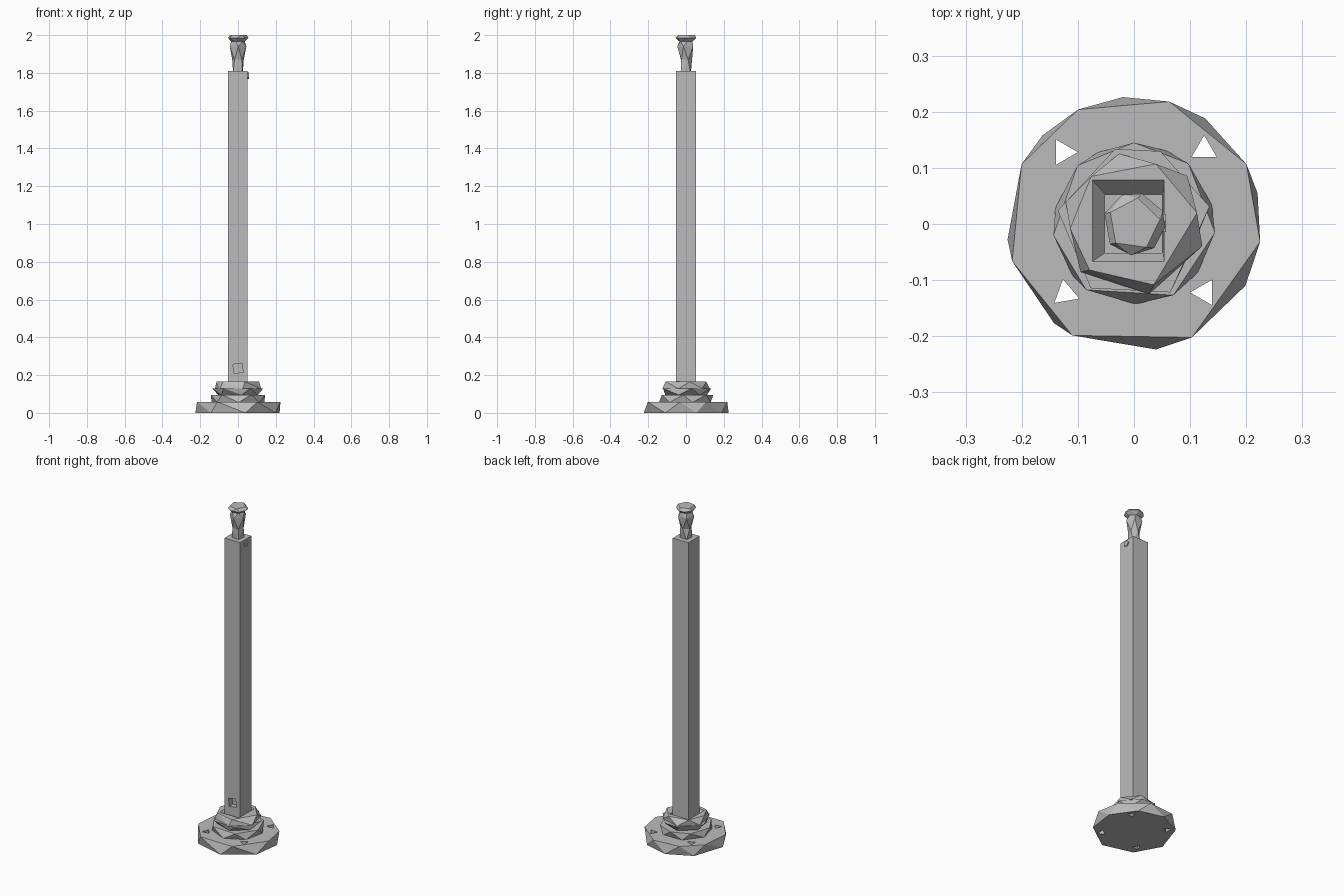
import bpy
import bmesh
from math import sin, cos, radians
from mathutils import Vector

cube = bpy.data.objects.get("Cube")
if cube:
    bpy.data.objects.remove(cube, do_unlink=True)

metal = bpy.data.materials.new("grey metal")
metal.use_nodes = True
GREY = (0.5, 0.5, 0.5, 1)
metal.diffuse_color = GREY
metal.node_tree.nodes["Principled BSDF"].inputs["Base Color"].default_value = GREY


def ring(radius, z, angles, cx=0, cy=0):
    """Points around a vertical axis at the given angles."""
    return [Vector((cx + radius * cos(radians(a)), cy + radius * sin(radians(a)), z))
            for a in angles]


def even(sides, turn=0):
    return [turn + 360 * i / sides for i in range(sides)]


def rect(x0, x1, y0, y1, z):
    return [Vector((x, y, z)) for x in (x0, x1) for y in (y0, y1)]


def hull(name, layers):
    """Faceted solid: each neighbouring pair of outlines is wrapped tightly."""
    bm = bmesh.new()
    for low, high in zip(layers, layers[1:]):
        verts = [bm.verts.new(p) for p in low + high]
        out = bmesh.ops.convex_hull(bm, input=verts)
        loose = {v for v in out["geom_interior"] if isinstance(v, bmesh.types.BMVert)}
        bmesh.ops.delete(bm, geom=list(loose), context="VERTS")
    bmesh.ops.dissolve_limit(bm, angle_limit=0.01, verts=bm.verts[:], edges=bm.edges[:])
    bmesh.ops.recalc_face_normals(bm, faces=bm.faces[:])
    mesh = bpy.data.meshes.new(name)
    bm.to_mesh(mesh)
    bm.free()
    mesh.materials.append(metal)
    obj = bpy.data.objects.new(name, mesh)
    bpy.context.collection.objects.link(obj)
    return obj


def cut(target, cutter):
    """Subtract the cutter for good, then discard it."""
    mod = target.modifiers.new("cut", "BOOLEAN")
    mod.operation = "DIFFERENCE"
    mod.solver = "EXACT"
    mod.object = cutter
    bpy.context.view_layer.objects.active = target
    bpy.ops.object.modifier_apply(modifier=mod.name)
    bpy.data.objects.remove(cutter, do_unlink=True)


# Base flange with four bolt holes
flange = hull("base_flange", [
    ring(0.227, 0, [187, 136, 95, 56, 14, -29, -80, -129]),
    ring(0.227, 0.058, [152, 116, 74, 28, -8, -63, -119, -163])])
for x, y, turn in [(-0.126, 0.128, 0), (0.125, 0.132, 90),
                   (-0.122, -0.124, 100), (0.126, -0.122, 180)]:
    cut(flange, hull("bolt_hole", [ring(0.026, -0.1, even(3, turn), x, y),
                                   ring(0.026, 0.1, even(3, turn), x, y)]))

# Stepped collar of three faceted tiers
hull("lower_collar", [
    ring(0.143, 0.056, even(7, 14)),
    ring(0.145, 0.096, [90, 48, -6, -61, -126, -172, 134])])
hull("middle_collar", [
    ring(0.112, 0.095, even(6, 40)),
    ring(0.138, 0.13, [104, 70, 13, -62, -124, 170])])
upper = hull("upper_collar", [
    ring(0.128, 0.129, even(6, 42)),
    ring(0.114, 0.165, [132, 70, 10, -72, -134, 184])])
cut(upper, hull("post_recess", [rect(-0.05, 0.052, -0.05, 0.052, 0.135),
                                rect(-0.076, 0.054, -0.068, 0.08, 0.167)]))

# Square post with a blind hole near the foot of the front
post = hull("post", [rect(-0.053, 0.051, -0.053, 0.053, 0.06),
                     rect(-0.053, 0.051, -0.053, 0.053, 1.81)])
side = ring(0.034, 0, even(4, 52))
hole = hull("front_hole", [[Vector((p.x, y, 0.236 + p.y)) for p in side]
                           for y in (-0.1, -0.02)])
cut(post, hole)

# Small set screw on the left side near the top of the post
hull("set_screw", [[Vector((x, p.x, 1.785 + p.y)) for p in ring(0.018, 0, even(5))]
                   for x in (0.045, 0.057)])

# Waisted stem of the finial
hull("finial_stem", [
    ring(0.034, 1.805, even(4, 40)),
    ring(0.032, 1.87, even(5, 20)),
    ring(0.046, 1.94, even(5, 56)),
    ring(0.036, 1.968, even(6, 10))])

# Faceted head with a three-sided socket
head = hull("finial_head", [
    ring(0.036, 1.966, even(6, 10)),
    ring(0.056, 1.985, [160, 112, 75, 25, -5, -50, -95, -140]),
    ring(0.047, 2.0, even(5, 10))])
cut(head, hull("socket", [ring(0.022, 1.98, even(3), -0.003, 0.008),
                          ring(0.026, 2.02, even(3), -0.003, 0.008)]))
